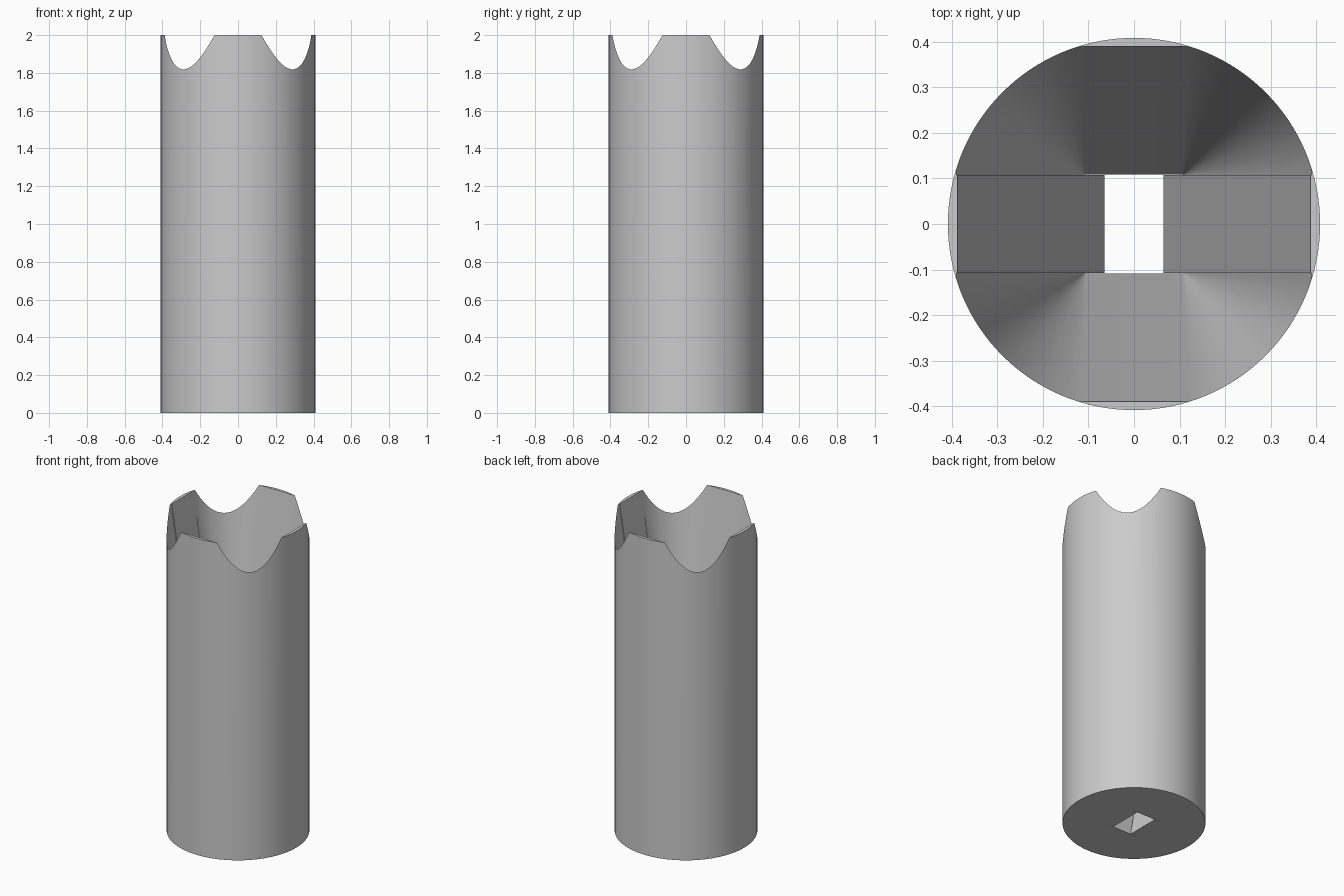
import bpy
import bmesh
import math

cube = bpy.data.objects.get("Cube")
if cube:
    bpy.data.objects.remove(cube, do_unlink=True)

HEIGHT, RADIUS = 2.0, 0.409
CORE = 0.1075                        # corner cone axes sit at (+-CORE, +-CORE)
FLARE_LOW, FLARE_TOP = 0.001, 0.2825   # cone radius at the base and at the rim
RAIL_LOW, RAIL_TOP = 0.065, 0.388      # half gap between the two tapered rails
ARC_STEPS = 24

grey = bpy.data.materials.new("plain grey")
grey.use_nodes = True
colour = (0.6, 0.6, 0.6, 1.0)
grey.diffuse_color = colour
grey.node_tree.nodes["Principled BSDF"].inputs["Base Color"].default_value = colour


def make_object(name, bm):
    bmesh.ops.recalc_face_normals(bm, faces=bm.faces)
    mesh = bpy.data.meshes.new(name)
    bm.to_mesh(mesh)
    bm.free()
    mesh.materials.append(grey)
    obj = bpy.data.objects.new(name, mesh)
    bpy.context.collection.objects.link(obj)
    return obj


def cavity_outline(z):
    """Rounded square with a straight rail standing in on each x side."""
    t = z / HEIGHT
    flare = max(FLARE_LOW + (FLARE_TOP - FLARE_LOW) * t, FLARE_LOW / 2)
    rail = RAIL_LOW + (RAIL_TOP - RAIL_LOW) * t
    quarter = [(rail, CORE)]
    for i in range(ARC_STEPS + 1):
        a = math.pi / 2 * i / ARC_STEPS
        quarter.append((CORE + flare * math.cos(a), CORE + flare * math.sin(a)))
    half = quarter + [(-x, y) for x, y in reversed(quarter)]
    return half + [(-x, -y) for x, y in half]


# Outer cylinder
bm = bmesh.new()
bmesh.ops.create_cone(bm, cap_ends=True, segments=128, radius1=RADIUS,
                      radius2=RADIUS, depth=HEIGHT)
bmesh.ops.translate(bm, verts=bm.verts, vec=(0, 0, HEIGHT / 2))
body = make_object("tube_body", bm)

# Flared cavity cutter, lofted between three levels
bm = bmesh.new()
rings = [[bm.verts.new((x, y, z)) for x, y in cavity_outline(max(z, 0))]
         for z in (-0.05, 0.0, HEIGHT + 0.05)]
count = len(rings[0])
for low, high in zip(rings, rings[1:]):
    for i in range(count):
        j = (i + 1) % count
        bm.faces.new((low[i], low[j], high[j], high[i]))
bm.faces.new(rings[0][::-1])
bm.faces.new(rings[-1])
cutter = make_object("cavity_cutter", bm)
cutter.hide_render = True

# Cut the cavity through the cylinder; the corners break out at the rim
cut = body.modifiers.new("cavity", 'BOOLEAN')
cut.operation = 'DIFFERENCE'
cut.solver = 'EXACT'
cut.object = cutter
bpy.ops.object.select_all(action='DESELECT')
body.select_set(True)
bpy.context.view_layer.objects.active = body
bpy.ops.object.modifier_apply(modifier=cut.name)
bpy.data.objects.remove(cutter, do_unlink=True)
bpy.ops.object.shade_smooth_by_angle(angle=math.radians(30))
